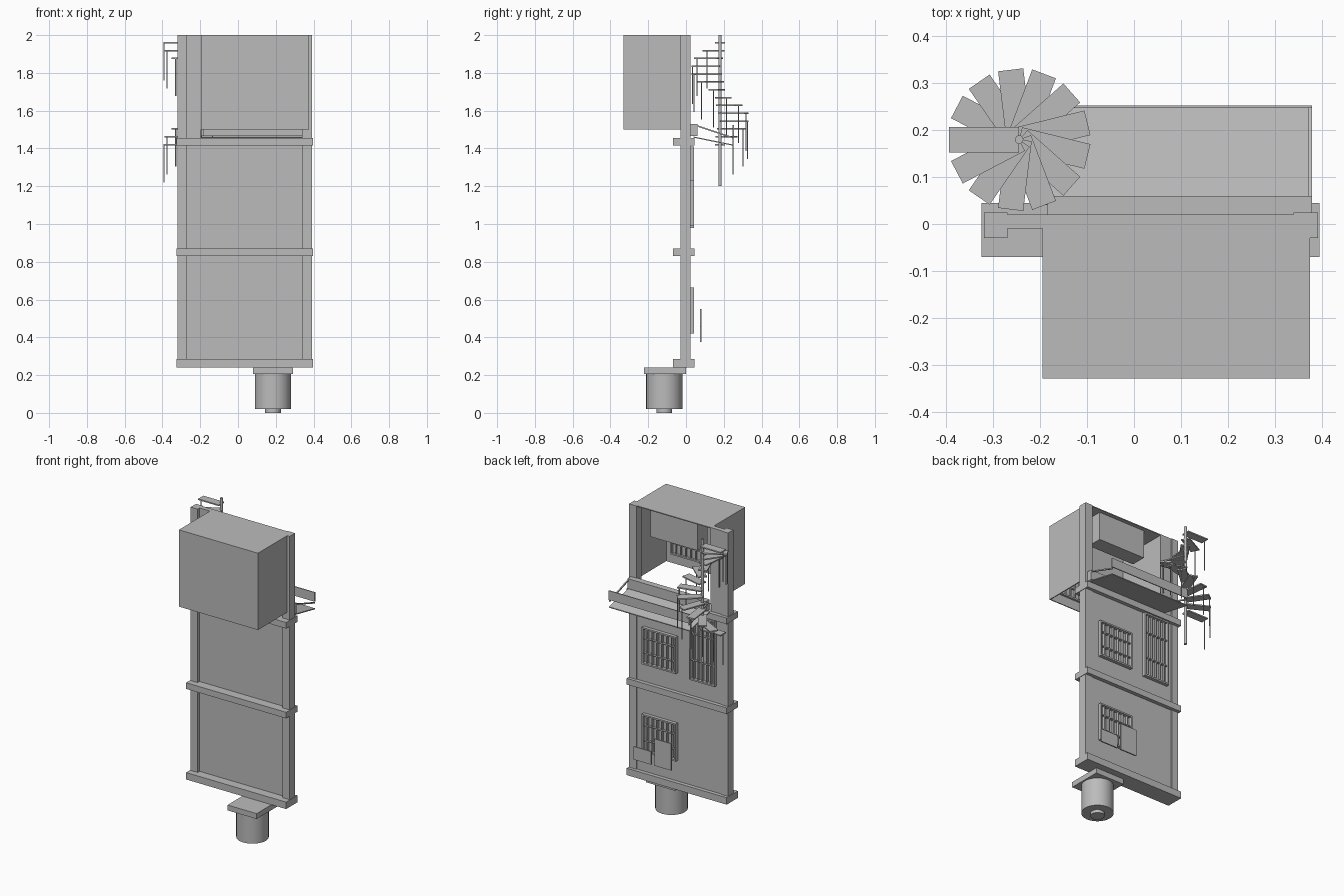
import bpy, bmesh, math
from mathutils import Matrix, Vector

cube = bpy.data.objects.get("Cube")
if cube:
    bpy.data.objects.remove(cube, do_unlink=True)

grey = bpy.data.materials.new("plain grey")
grey.use_nodes = True
colour = (0.5, 0.5, 0.5, 1)
grey.diffuse_color = colour
grey.node_tree.nodes["Principled BSDF"].inputs["Base Color"].default_value = colour


def finish(name, bm):
    mesh = bpy.data.meshes.new(name)
    bm.to_mesh(mesh)
    bm.free()
    mesh.materials.append(grey)
    obj = bpy.data.objects.new(name, mesh)
    bpy.context.collection.objects.link(obj)
    return obj


def add_box(bm, x, y, z, turn=None):
    """Box from three (low, high) ranges, optionally transformed."""
    centre = Vector([(a + b) / 2 for a, b in (x, y, z)])
    size = [b - a for a, b in (x, y, z)]
    m = Matrix.Translation(centre) @ Matrix.Diagonal((*size, 1))
    bmesh.ops.create_cube(bm, size=1, matrix=(turn @ m) if turn else m)


def box(name, x, y, z):
    bm = bmesh.new()
    add_box(bm, x, y, z)
    return finish(name, bm)


def cylinder(name, x, y, z, radius, sides=32):
    bm = bmesh.new()
    bmesh.ops.create_cone(bm, cap_ends=True, segments=sides, radius1=radius, radius2=radius,
                          depth=z[1] - z[0],
                          matrix=Matrix.Translation((x, y, (z[0] + z[1]) / 2)))
    for f in bm.faces:
        f.smooth = len(f.verts) == 4
    for e in bm.edges:
        e.smooth = all(len(f.verts) == 4 for f in e.link_faces)
    return finish(name, bm)


def sloped(name, x, start, end, thick):
    """Slab extruded along x from a sloping side profile of (y, z) points."""
    bm = bmesh.new()
    (y0, z0), (y1, z1) = start, end
    verts = [bm.verts.new((x[0], *p)) for p in
             ((y0, z0), (y1, z1), (y1, z1 - thick), (y0, z0 - thick))]
    face = bm.faces.new(verts)
    out = bmesh.ops.extrude_face_region(bm, geom=[face])
    moved = [v for v in out["geom"] if isinstance(v, bmesh.types.BMVert)]
    bmesh.ops.translate(bm, verts=moved, vec=(x[1] - x[0], 0, 0))
    bmesh.ops.recalc_face_normals(bm, faces=bm.faces)
    return finish(name, bm)


def window(name, x, z, y, bars=7, rails=(0.3, 0.7)):
    """Frame with upright bars and cross rails."""
    bm = bmesh.new()
    edge, (y0, y1) = 0.01, y
    for a in (x[0], x[1] - edge):
        add_box(bm, (a, a + edge), y, z)
    for b in (z[0], z[1] - edge):
        add_box(bm, x, y, (b, b + edge))
    for i in range(1, bars):
        a = x[0] + (x[1] - x[0]) * i / bars
        add_box(bm, (a - 0.003, a + 0.003), (y0, y1 - 0.004), z)
    for r in rails:
        b = z[0] + (z[1] - z[0]) * r
        add_box(bm, x, (y0, y1 - 0.006), (b - 0.003, b + 0.003))
    return finish(name, bm)


# Main frame: columns, floor beams and wall
box("right_column", (-0.32, -0.27), (-0.03, 0.025), (0.24, 2))
box("left_column", (0.34, 0.393), (-0.03, 0.025), (0.24, 2))
for name, low, high in (("lower", 0.24, 0.285), ("middle", 0.83, 0.87), ("upper", 1.415, 1.455)):
    box(name + "_beam", (-0.325, 0.396), (-0.07, 0.045), (low, high))
box("wall", (-0.27, 0.34), (-0.01, 0.02), (0.285, 1.415))
box("narrow_upper_wall", (-0.27, -0.195), (-0.01, 0.02), (1.455, 2))

# Projecting upper room, open behind and below
left, right, front, t = 0.375, -0.195, -0.33, 0.006
box("room_front", (right, left), (front, front + t), (1.5, 2))
box("room_roof", (right, left), (front, 0.02), (2 - t, 2))
for name, a in (("room_right_wall", right), ("room_left_wall", left - t)):
    box(name, (a, a + t), (front, 0.02), (1.5, 2))
box("hanging_cabinet", (-0.08, 0.26), (-0.105, -0.005), (1.81, 1.998))
window("room_window", (0.08, 0.33), (1.56, 1.8), (front + t, front + 0.02))

# Barred windows on the back wall
window("upper_window", (0.045, 0.29), (0.99, 1.23), (0.02, 0.042))
window("lower_window", (0.045, 0.29), (0.42, 0.665), (0.02, 0.042))
window("tall_window", (-0.235, -0.05), (0.98, 1.41), (0.02, 0.042), 6)

# Boards standing behind the lower window
box("low_board", (0.195, 0.32), (0.073, 0.081), (0.375, 0.46))
box("tall_board", (0.05, 0.17), (0.073, 0.081), (0.375, 0.55))

# Rear canopy
box("canopy_beam", (-0.185, 0.38), (0.02, 0.06), (1.465, 1.53))
sloped("canopy_slab", (-0.2, 0.38), (0.04, 1.463), (0.252, 1.42), 0.006)
box("canopy_edge_board", (-0.2, 0.38), (0.247, 0.253), (1.465, 1.525))
for name, a in (("canopy_right_arm", -0.2), ("canopy_left_arm", 0.372)):
    sloped(name, (a, a + 0.008), (0.055, 1.525), (0.25, 1.46), 0.008)

# Spiral stair: pole, treads and hanging rods
px, py = -0.245, 0.18
cylinder("stair_pole", px, py, (1.2, 2), 0.009, 16)
treads, rods = bmesh.new(), bmesh.new()
for i in range(14):
    turn = Matrix.Translation((px, py, 1.96 - i * 0.0415)) @ \
        Matrix.Rotation(math.pi + i * math.tau / 13, 4, "Z")
    add_box(treads, (0, 0.15), (-0.027, 0.027), (-0.004, 0.004), turn)
    add_box(rods, (0.145, 0.15), (-0.0025, 0.0025), (-0.2, 0), turn)
finish("stair_treads", treads)
finish("stair_rods", rods)

# Drum beneath the frame
box("drum_plate", (0.08, 0.29), (-0.222, 0), (0.205, 0.24))
cylinder("drum", 0.185, -0.115, (0.02, 0.205), 0.096)
cylinder("drum_foot", 0.185, -0.115, (0, 0.02), 0.042)
